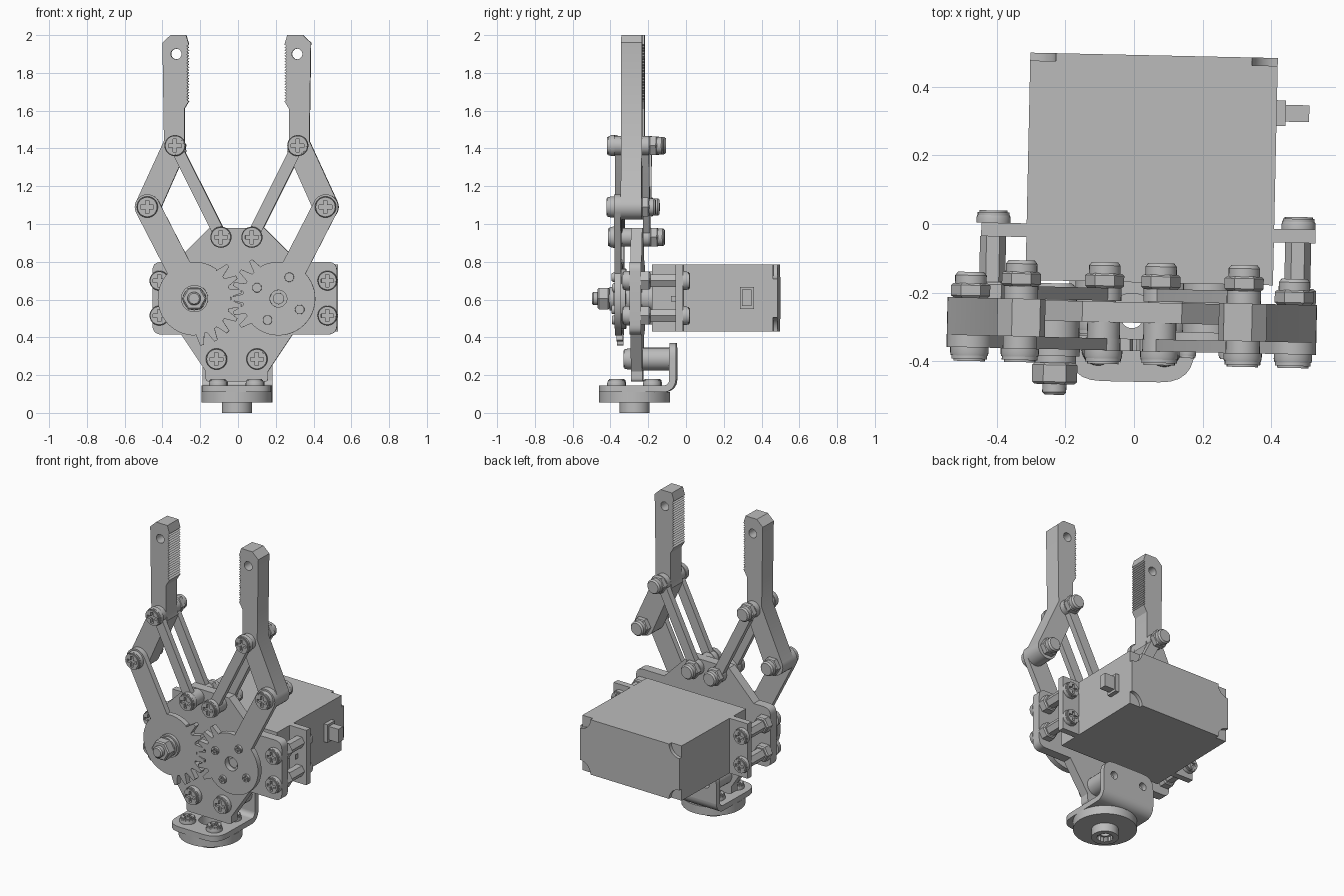
import bpy, bmesh, math
from math import sin, cos, pi, radians, atan2, asin
from mathutils import Matrix, Vector

cube = bpy.data.objects.get("Cube")
if cube:
    bpy.data.objects.remove(cube)

grey = bpy.data.materials.new("plain grey")
grey.use_nodes = True
grey.diffuse_color = (0.5, 0.5, 0.5, 1)
grey.node_tree.nodes["Principled BSDF"].inputs["Base Color"].default_value = (0.5, 0.5, 0.5, 1)
TURN = Matrix.Rotation(radians(-1.25), 4, 'Z')   # whole assembly sits slightly turned


def place(u, v, w, axis):
    return {'x': (w, u, v), 'y': (u, w, v), 'z': (u, v, w)}[axis]


def finish(name, bm):
    bmesh.ops.remove_doubles(bm, verts=bm.verts[:], dist=1e-5)
    bmesh.ops.recalc_face_normals(bm, faces=bm.faces[:])
    for f in bm.faces:
        f.smooth = True
    for e in bm.edges:
        e.smooth = e.calc_face_angle(0) < radians(30)
    bm.transform(TURN)
    mesh = bpy.data.meshes.new(name)
    bm.to_mesh(mesh)
    bm.free()
    mesh.materials.append(grey)
    bpy.context.collection.objects.link(bpy.data.objects.new(name, mesh))


def plate(name, loops, a, b, axis='y'):
    """Flat outline with holes, extruded from a to b along an axis."""
    curve = bpy.data.curves.new(name, 'CURVE')
    curve.dimensions, curve.fill_mode, curve.extrude = '2D', 'BOTH', abs(b - a) / 2
    for loop in loops:
        s = curve.splines.new('POLY')
        s.points.add(len(loop) - 1)
        for p, (x, y) in zip(s.points, loop):
            p.co = (x, y, 0, 1)
        s.use_cyclic_u = True
    ob = bpy.data.objects.new(name + "_outline", curve)
    bpy.context.collection.objects.link(ob)
    mesh = bpy.data.meshes.new_from_object(ob.evaluated_get(bpy.context.evaluated_depsgraph_get()))
    bpy.data.objects.remove(ob)
    bm = bmesh.new()
    bm.from_mesh(mesh)
    bpy.data.meshes.remove(mesh)
    for v in bm.verts:
        v.co = place(v.co.x, v.co.y, v.co.z + (a + b) / 2, axis)
    finish(name, bm)


def lathe(name, u, v, profile, axis='y', sides=28):
    """Stack of rings (position, radius) with closed ends."""
    bm = bmesh.new()
    rings = [[bm.verts.new(place(u + r * cos(2 * pi * i / sides), v + r * sin(2 * pi * i / sides), w, axis))
              for i in range(sides)] for w, r in profile]
    for p, q in zip(rings, rings[1:]):
        for i in range(sides):
            j = (i + 1) % sides
            bm.faces.new((p[i], p[j], q[j], q[i]))
    bm.faces.new(rings[0])
    bm.faces.new(rings[-1])
    finish(name, bm)


def arc(u, v, r, start=0, end=360, n=28):
    return [(u + r * cos(radians(start + (end - start) * i / n)),
             v + r * sin(radians(start + (end - start) * i / n))) for i in range(n + (end - start < 360))]


def rounded(points):
    """Polygon of (x, y, corner radius)."""
    out = []
    for i, (x, y, r) in enumerate(points):
        p = Vector((x, y))
        if not r:
            out.append((x, y))
            continue
        a = p + (Vector(points[i - 1][:2]) - p).normalized() * r
        b = p + (Vector(points[(i + 1) % len(points)][:2]) - p).normalized() * r
        out += [tuple(p + (a - p) * (1 - t) ** 2 + (b - p) * t ** 2) for t in (k / 6 for k in range(7))]
    return out


def rect(x0, x1, y0, y1, r=0):
    return rounded([(x0, y0, r), (x1, y0, r), (x1, y1, r), (x0, y1, r)])


def capsule(p, q, r):
    a = math.degrees(atan2(q[1] - p[1], q[0] - p[0]))
    return arc(*q, r, a - 90, a + 90, 12) + arc(*p, r, a + 90, a + 270, 12)


def flip(loop, side):
    return [(x * side, y) for x, y in loop]


def cross(u, v, r, w):
    pts = [(r, -w), (r, w), (w, w)]
    return [(u + x * cos(k * pi / 2) - y * sin(k * pi / 2), v + x * sin(k * pi / 2) + y * cos(k * pi / 2))
            for k in range(4) for x, y in pts]


def screw(name, u, v, base, d, axis='y', r=0.056):
    """Domed head with a cross recess, growing from base in direction d."""
    k = r / 0.056
    lathe(name, u, v, [(base, r), (base + d * .015 * k, r), (base + d * .024 * k, r * .96)], axis)
    plate(name + "_recess", [arc(u, v, r * .93), cross(u, v, r * .62, r * .17)],
          base + d * .024 * k, base + d * .034 * k, axis)
    plate(name + "_crown", [arc(u, v, r * .82), cross(u, v, r * .62, r * .17)],
          base + d * .034 * k, base + d * .04 * k, axis)


def lock_nut(name, u, v, base, d=1):
    lathe(name, u, v, [(base, .05), (base + d * .006, .057), (base + d * .036, .057), (base + d * .042, .05)], sides=6)
    lathe(name + "_collar", u, v, [(base + d * .04, .046), (base + d * .065, .046), (base + d * .075, .038)])


# Layers from front to back
FRONT, ARM, FIN, REAR = -0.37, -0.335, -0.225, -0.188
PLATE0, PLATE1 = -0.288, -0.228
GEAR, ELBOW, KNUCKLE, PIVOT = (.222, .605), (.472, 1.09), (.325, 1.415), (.082, .93)
ARM_R = .067


def gear_arm(offset, first, count):
    """Toothed sector joined to a straight arm with a round end."""
    a = math.degrees(atan2(ELBOW[1] - GEAR[1], ELBOW[0] - GEAR[0]))
    half = math.degrees(asin(ARM_R / .195))
    teeth = [180 - first + 18 * k for k in range(count)]
    pts = arc(*GEAR, .195, a + half, teeth[0] - 9, 4)
    for t in teeth:
        for da, r in ((-7, .19), (-4.6, .215), (-2.2, .25), (2.2, .25), (4.6, .215), (7, .19)):
            pts += [(GEAR[0] + r * cos(radians(t + da)), GEAR[1] + r * sin(radians(t + da)))]
    pts += arc(*GEAR, .195, teeth[-1] + 9, a - half + 360, 24)
    return pts + arc(*ELBOW, ARM_R, a - 90, a + 90, 14)


# Finger outline with gripping ribs
rib = [(.253 + (.011 if k % 2 else 0), 1.65 + .3 * k / 40) for k in range(41)]
fa = math.degrees(atan2(ELBOW[1] - KNUCKLE[1], ELBOW[0] - KNUCKLE[0]))
finger = ([(.268, 2.0), (.35, 2.0), (.393, 1.96), (.385, 1.44)] + arc(*ELBOW, ARM_R, fa + 90, fa - 90, 14)
          + [(.268, 1.385), (.277, 1.43), (.277, 1.61)] + rib)

for side, label in ((1, "left"), (-1, "right")):
    def at(p):
        return p[0] * side, p[1]
    plate(label + "_finger", [flip(finger, side), arc(.32 * side, 1.9, .028)], FIN, ARM)
    sector = gear_arm(0, 54, 6) if side > 0 else gear_arm(0, 45, 8)
    plate(label + "_gear_arm", [flip(sector, side), arc(*at(GEAR), .045)], FRONT, ARM)
    link = capsule(at(PIVOT), at(KNUCKLE), .031)
    plate(label + "_front_link", [link], FRONT, ARM)
    plate(label + "_rear_link", [link], FIN, REAR)
    for p, back in ((PIVOT, REAR), (KNUCKLE, REAR), (ELBOW, FIN)):
        screw(label + "_joint_screw", *at(p), FRONT, -1)
        lock_nut(label + "_joint_nut", *at(p), back)
    for p in (PIVOT, KNUCKLE):
        for a, b in ((FRONT, ARM), (FIN, REAR)):
            lathe(label + "_link_eye", *at(p), [(a, .05), (b, .05)])
    lathe(label + "_pivot_spacer", *at(PIVOT), [(ARM, .048), (PLATE0, .048)])
    # Lower screws and spacers to the foot bracket
    screw(label + "_lower_screw", .107 * side, .285, PLATE0, -1)
    lathe(label + "_lower_spacer", .107 * side, .285, [(PLATE1, .06), (-.086, .06)])

# Main plate with side wings
plate("main_plate", [rounded([
    (-.145, .98, 0), (.145, .98, 0), (.325, .80, 0), (.53, .80, .05), (.53, .415, .05), (.295, .415, 0),
    (.165, .22, 0), (.165, .165, .02), (-.165, .165, .02), (-.165, .22, 0), (-.295, .415, 0),
    (-.447, .415, .05), (-.447, .80, .05), (-.325, .80, 0)])], PLATE0, PLATE1)

# Idler bolt on the right gear
gx, gz = -GEAR[0], GEAR[1]
lathe("idler_spacer", gx, gz, [(ARM, .07), (PLATE0, .07)])
lathe("idler_washer", gx, gz, [(FRONT, .072), (-.39, .072)])
lathe("idler_spring_washer", gx, gz, [(-.39, .062), (-.41, .062)])
lathe("idler_nut", gx, gz, [(-.41, .058), (-.416, .066), (-.465, .066), (-.472, .058)], sides=6)
lathe("idler_bolt_tip", gx, gz, [(-.2, .035), (-.47, .035), (-.495, .035), (-.503, .028)])
lathe("idler_bolt_head", gx, gz, [(PLATE1, .06), (-.19, .06), (-.178, .045)])

# Servo horn, shaft and small horn screws
hx, hz = GEAR
lathe("servo_horn", hx, hz, [(ARM, .16), (-.312, .16), (-.312, .075), (-.17, .075)])
lathe("horn_centre_screw", hx, hz, [(ARM, .03), (-.35, .03)])
for k in range(4):
    t = radians(63 + 90 * k)
    screw("horn_screw", hx + .127 * cos(t), hz + .127 * sin(t), FRONT, -1, r=.025)

# Servo body with notched rear corners
X0, X1, Z0, Z1 = -.313, .409, .43, .785
plate("servo_body", [rect(X0, X1, Z0, Z1)], -.17, .47)
N = .075
notched = (arc(X0, Z0, N, 90, 0, 8) + arc(X1, Z0, N, 180, 90, 8)
           + arc(X1, Z1, N, 270, 180, 8) + arc(X0, Z1, N, 360, 270, 8))
plate("servo_rear_cover", [notched], .47, .493)
plate("servo_plug", [rect(.295, .37, .55, .667)], X1, .435, 'x')
plate("servo_cable_guard", [rect(.308, .357, .565, .652)], .43, .504, 'x')

# Servo ears, standoffs and their screws
for x, ear in ((-.41, (-.445, X0)), (.48, (X1, .53))):
    plate("servo_ear", [rect(*ear, Z0, Z1)], -.045, -.005)
    plate("servo_ear_rib", [rect(*sorted((ear[0] + .06, ear[1] - .06)), .59, .62)], -.07, -.045)
    for z in (.515, .7):
        screw("wing_screw", x, z, PLATE0, -1, r=.052)
        lathe("wing_nut", x, z, [(PLATE1, .055), (-.185, .055), (-.178, .047)], sides=6)
        lathe("ear_standoff", x, z, [(-.18, .038), (-.045, .038)], sides=6)
        screw("ear_screw", x, z, -.005, 1, r=.05)

# Foot bracket: floor, bend and upright
FY = -.272
plate("bracket_floor", [rounded([(-.185, -.115, 0), (-.185, -.46, .1), (.185, -.46, .1), (.185, -.115, 0)]),
                        arc(0, FY, .07)], .11, .145, 'z')
plate("bracket_bend", [arc(-.115, .175, .065, 270, 360, 8) + arc(-.115, .175, .03, 360, 270, 8)], -.185, .185, 'x')
plate("bracket_upright", [rounded([(-.185, .175, 0), (.185, .175, 0), (.185, .37, .08), (-.185, .37, .08)]),
                          arc(.107, .285, .025), arc(-.107, .285, .025)], -.085, -.05)
for x in (-.097, .097):
    for y in (FY - .095, FY + .095):
        screw("foot_screw", x, y, .145, 1, 'z', r=.048)

# Round foot with a splined socket
plate("foot_disc", [arc(0, FY, .188, n=48), arc(0, FY, .07)], .055, .11, 'z')
plate("foot_hub_top", [arc(0, FY, .08), arc(0, FY, .032)], .03, .075, 'z')
spline = [(r * cos(pi * k / 16), FY + r * sin(pi * k / 16)) for k in range(32) for r in (.05 if k % 2 else .044,)]
plate("foot_hub", [arc(0, FY, .08), spline], 0, .03, 'z')
